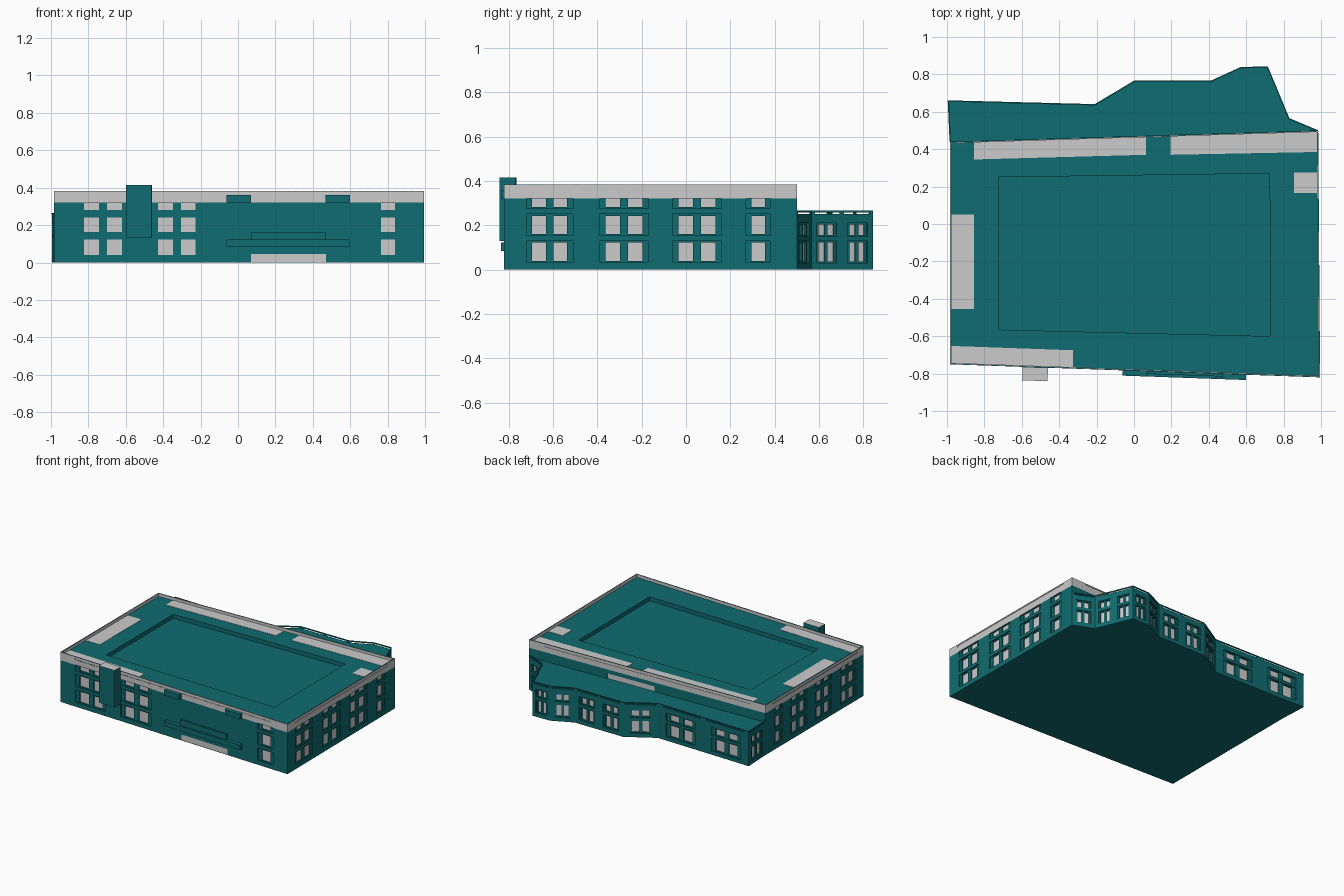
import bpy, math
from mathutils import Vector

if "Cube" in bpy.data.objects:
    bpy.data.objects.remove(bpy.data.objects["Cube"])

teal = bpy.data.materials.new("teal")
teal.diffuse_color = (0.005, 0.15, 0.165, 1)
teal.use_nodes = True
teal.node_tree.nodes["Principled BSDF"].inputs["Base Color"].default_value = teal.diffuse_color


def make(name, verts, faces, mats=None, grey=False):
    """Mesh object; slot 0 is teal, slot 1 is plain grey."""
    me = bpy.data.meshes.new(name)
    me.from_pydata(verts, [], faces)
    if mats:
        me.materials.append(teal)
        me.materials.append(None)
        for p, m in zip(me.polygons, mats):
            p.material_index = m
    elif not grey:
        me.materials.append(teal)
    ob = bpy.data.objects.new(name, me)
    bpy.context.collection.objects.link(ob)
    return ob


def prism(name, pts, z0, z1, grey=False, grey_top=False):
    n = len(pts)
    verts = [(x, y, z) for z in (z0, z1) for x, y in pts]
    faces = [tuple(range(n))[::-1], tuple(range(n, 2 * n))]
    faces += [(i, (i + 1) % n, n + (i + 1) % n, n + i) for i in range(n)]
    mats = [0, 1] + [0] * n if grey_top else None
    return make(name, verts, faces, mats, grey)


def strip(name, a, b, t0, t1, inner, outer, z0, z1, **kw):
    """Box along wall line a-b between fractions t0, t1, from inner to outer offset."""
    a, b = Vector(a), Vector(b)
    d = (b - a).normalized()
    out = Vector((d.y, -d.x))
    p, q = a.lerp(b, t0), a.lerp(b, t1)
    pts = [p + out * outer, q + out * outer, q + out * inner, p + out * inner]
    return prism(name, [tuple(v) for v in pts], z0, z1, **kw)


def wall(name, a, b, z0, z1, openings, base=0):
    """Wall with stepped recesses; opening = (t0, t1, z0, z1, depth, material)."""
    a, b = Vector(a), Vector(b)
    d = (b - a).normalized()
    out = Vector((d.y, -d.x))
    ts = sorted({0, 1} | {round(t, 5) for o in openings for t in o[:2]})
    zs = sorted({z0, z1} | {round(z, 5) for o in openings for z in o[2:4]})
    verts, faces, mats = [], [], []

    def pt(t, z, dep):
        p = a.lerp(b, t) - out * dep
        return (p.x, p.y, z)

    def quad(pts, m):
        faces.append(tuple(range(len(verts), len(verts) + 4)))
        verts.extend(pts)
        mats.append(m)

    def cell(i, j):
        dep, mat = 0, base
        if 0 <= i < len(ts) - 1 and 0 <= j < len(zs) - 1:
            t, z = (ts[i] + ts[i + 1]) / 2, (zs[j] + zs[j + 1]) / 2
            for o in openings:
                if o[0] < t < o[1] and o[2] < z < o[3]:
                    dep, mat = o[4:]
        return dep, mat

    for i in range(len(ts) - 1):
        for j in range(len(zs) - 1):
            t0, t1, y0, y1 = ts[i], ts[i + 1], zs[j], zs[j + 1]
            dep, mat = cell(i, j)
            quad([pt(t0, y0, dep), pt(t1, y0, dep), pt(t1, y1, dep), pt(t0, y1, dep)], mat)
            sides = [(i - 1, j, t0, y0, t0, y1), (i + 1, j, t1, y1, t1, y0),
                     (i, j - 1, t1, y0, t0, y0), (i, j + 1, t0, y1, t1, y1)]
            for ni, nj, ta, za, tb, zb in sides:
                nd = cell(ni, nj)[0]
                if nd < dep:
                    quad([pt(ta, za, nd), pt(ta, za, dep), pt(tb, zb, dep), pt(tb, zb, nd)], base)
    return make(name, verts, faces, mats)


def windows(t0, t1, rows, panes=2):
    """Shallow frame recess with deeper grey panes for every storey."""
    res = []
    spans = [(0.12, 0.42), (0.58, 0.88)] if panes == 2 else [(0.22, 0.78)]
    for f0, f1, p0, p1 in rows:
        res.append((t0, t1, f0, f1, 0.008, 0))
        for s0, s1 in spans:
            res.append((t0 + (t1 - t0) * s0, t0 + (t1 - t0) * s1, p0, p1, 0.016, 1))
    return res


main_rows = [(0.035, 0.13, 0.04, 0.122), (0.155, 0.25, 0.162, 0.242), (0.275, 0.32, 0.282, 0.32)]
annex_rows = [(0.03, 0.13, 0.037, 0.122), (0.15, 0.21, 0.157, 0.203)]

# Main block corners, counter-clockwise
FL, FR, BR, BL = (-0.985, -0.75), (0.995, -0.82), (0.985, 0.5), (-0.985, 0.44)
fx = lambda x: (x - FL[0]) / (FR[0] - FL[0])
ry = lambda y: (y - FR[1]) / (BR[1] - FR[1])

# Main walls
front = [(fx(0.07), fx(0.47), 0, 0.045, 0.003, 1)]
for x0, x1, n in ((-0.855, -0.59, 2), (-0.46, -0.195, 2), (0.735, 0.87, 1)):
    front += windows(fx(x0), fx(x1), main_rows, n)
side = []
for y0, y1, n in ((-0.72, -0.51, 2), (-0.39, -0.17, 2), (-0.06, 0.16, 2), (0.27, 0.38, 1)):
    side += windows(ry(y0), ry(y1), main_rows, n)
side_left = [(1 - o[1], 1 - o[0], *o[2:]) for o in side]
back_panel = [(0.33, 0.53, 0.25, 0.29, 0.003, 1)]
walls = [("front", FL, FR, front), ("right", FR, BR, side),
         ("back", BR, BL, back_panel), ("left", BL, FL, side_left)]
for nm, a, b, ops in walls:
    wall(nm + "_wall", a, b, 0, 0.32, ops)
    # Grey parapet band with a long groove
    wall(nm + "_parapet", a, b, 0.32, 0.383, [(0.065, 0.93, 0.36, 0.374, 0.003, 1)], 1)
    strip(nm + "_parapet_inside", a, b, 0, 1, -0.008, -0.004, 0.35, 0.383, grey=True)
    strip(nm + "_parapet_cap", a, b, 0, 1, -0.008, 0, 0.381, 0.383)

# Roof with sunken centre
RZ = 0.36
inner = [(-0.725, -0.565), (0.73, -0.6), (0.725, 0.27), (-0.725, 0.25)]
rv = [(x, y, RZ) for x, y in (FL, FR, BR, BL)] + [(x, y, RZ) for x, y in inner]
rv += [(x, y, RZ - 0.03) for x, y in inner]
rf = [(8, 9, 10, 11)]
for i in range(4):
    k = (i + 1) % 4
    rf += [(i, k, 4 + k, 4 + i), (4 + i, 4 + k, 8 + k, 8 + i)]
make("main_roof", rv, rf)

# Grey roof patches
patches = [
    [(-0.975, -0.745), (-0.325, -0.77), (-0.325, -0.675), (-0.975, -0.652)],
    [(-0.975, -0.455), (-0.855, -0.455), (-0.855, 0.05), (-0.975, 0.05)],
    [(-0.855, 0.345), (0.065, 0.37), (0.065, 0.465), (-0.855, 0.437)],
    [(0.195, 0.37), (0.978, 0.385), (0.978, 0.492), (0.195, 0.468)],
    [(0.855, 0.165), (0.98, 0.165), (0.98, 0.275), (0.855, 0.275)],
]
for p in patches:
    prism("roof_patch", p, RZ - 0.002, RZ + 0.002, grey=True)

# Entrance canopy and upper corner blocks on the front
for nm, x0, x1, z0, z1, out in (("canopy", -0.06, 0.6, 0.085, 0.122, 0.028),
                                ("canopy_upper", 0.07, 0.47, 0.122, 0.163, 0.014),
                                ("upper_block_left", -0.06, 0.07, 0.32, 0.36, 0.028),
                                ("upper_block_right", 0.47, 0.6, 0.32, 0.36, 0.028)):
    strip(nm, FL, FR, fx(x0), fx(x1), -0.002, out, z0, z1)

# Upright blade box on the front
strip("blade_box", FL, FR, fx(-0.595), fx(-0.46), 0, 0.072, 0.13, 0.415, grey_top=True)

# Rear annex
annex = [BR, (0.83, 0.565), (0.715, 0.842), (0.57, 0.838), (0.41, 0.765),
         (0, 0.765), (-0.21, 0.64), (-0.995, 0.66), BL]
for i, n in enumerate((1, 2, 1, 1, 2, 1, 2, 1)):
    a, b = annex[i], annex[i + 1]
    ops = []
    for g in range(n):
        ops += windows((g + 0.18) / n, (g + 0.82) / n, annex_rows)
    wall("annex_wall", a, b, 0, 0.25, ops)
    # Railing on posts along the roof edge
    strip("annex_rail", a, b, 0, 1, -0.006, 0.001, 0.258, 0.266)
    for p in range(n + 1):
        t = min(max(p / n, 0.03), 0.97)
        strip("rail_post", a, b, t - 0.03, t + 0.03, -0.006, 0, 0.25, 0.258)
make("annex_roof", [(x, y, 0.25) for x, y in annex], [tuple(range(len(annex)))])

# Underside of the whole building
base = [FL, FR] + annex
make("floor", [(x, y, 0) for x, y in base], [tuple(range(len(base)))[::-1]])
